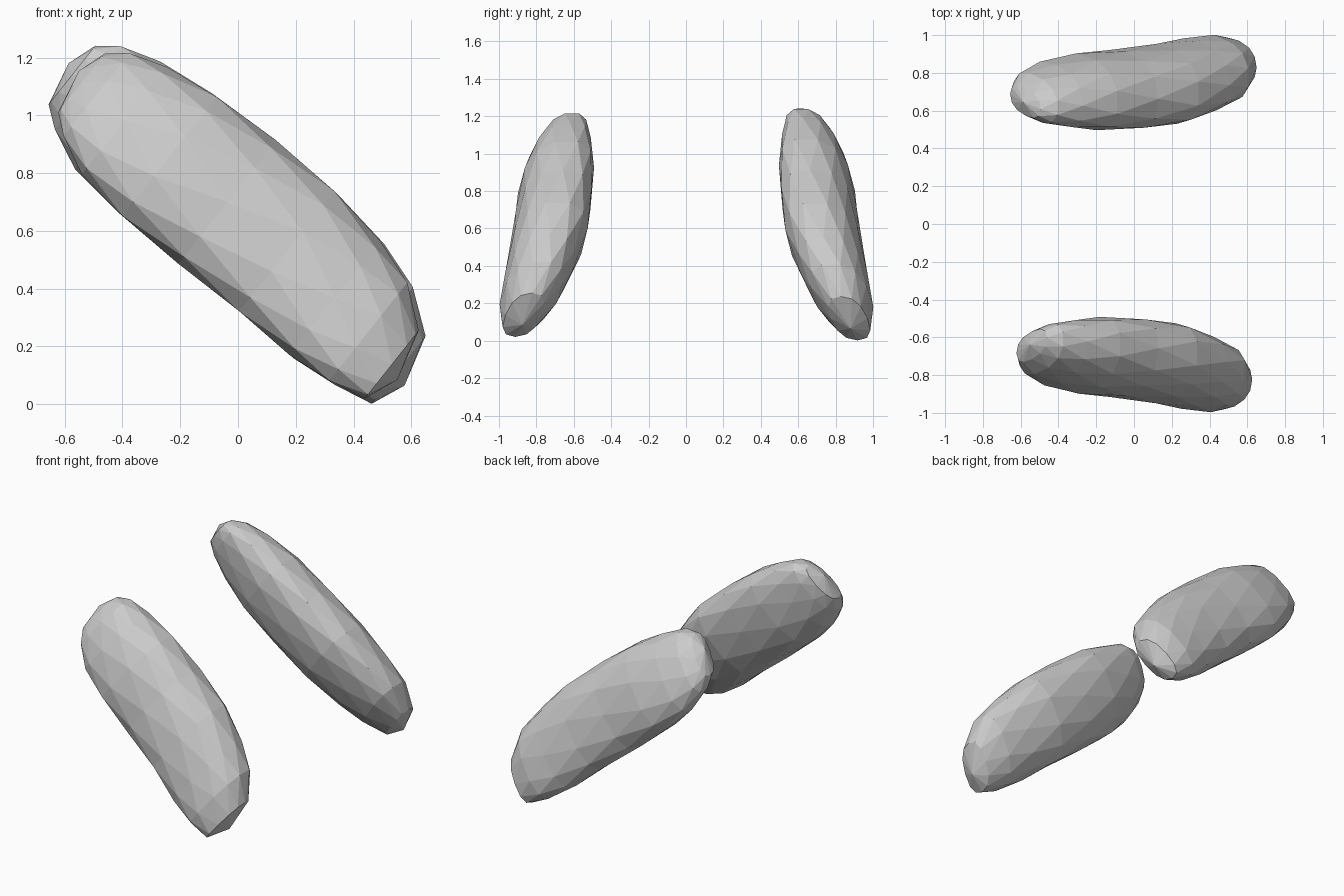
import bpy
import bmesh
from math import cos, sin, pi, copysign
from mathutils import Vector

if "Cube" in bpy.data.objects:
    bpy.data.objects.remove(bpy.data.objects["Cube"])

SIDES = 12
CENTRE = Vector((0, 0, 0.625))
ALONG = Vector((0.78, 0, -0.62)).normalized()   # long axis, sloping down to +x
ACROSS = Vector((0.62, 0, 0.78)).normalized()   # width direction
ROUND = 0.84                                    # below 1 gives fuller sections
DUAL = 1 / (1 - ROUND / 2)                      # exponent that keeps the width right

# Stations: position along axis, low edge, high edge, inner y, outer y
STATIONS = [
    (-0.77, -0.085, 0.175, 0.56, 0.735),
    (-0.70, -0.14, 0.23, 0.535, 0.80),
    (-0.56, -0.203, 0.272, 0.513, 0.86),
    (-0.35, -0.230, 0.30, 0.50, 0.90),
    (-0.08, -0.237, 0.308, 0.505, 0.925),
    (0.20, -0.237, 0.298, 0.535, 0.95),
    (0.44, -0.245, 0.26, 0.60, 0.985),
    (0.61, -0.23, 0.207, 0.665, 1.0),
    (0.75, -0.20, 0.10, 0.76, 0.985),
]
START_TIP = (-0.805, 0.07, 0.645)
END_TIP = (0.80, -0.08, 0.88)


def soft(v):
    return copysign(abs(v) ** ROUND, v)


def make_pod(name, side, start_stretch, end_stretch, shift):
    bm = bmesh.new()

    def point(s, w, y):
        s *= start_stretch if s < 0 else end_stretch
        p = CENTRE + ALONG * s + ACROSS * w
        p.y = side * y + shift
        return bm.verts.new(p)

    # staggered rings of a leaning, slightly squared oval
    rings = []
    for i, (s, lo, hi, inner, outer) in enumerate(STATIONS):
        grow = 1.02 if i % 2 else 1.0
        wide = (hi - lo) / 2 * grow
        half = (outer - inner) / 2 * grow
        tilt = (0.19 + 0.2 * s * s) * wide
        thick = (half ** DUAL - tilt ** DUAL) ** (1 / DUAL)
        ring = []
        for k in range(SIDES):
            a = 2 * pi * (k + 0.5 * (i % 2)) / SIDES
            w = (lo + hi) / 2 + soft(sin(a)) * wide
            y = (inner + outer) / 2 + soft(cos(a)) * thick - soft(sin(a)) * tilt
            ring.append(point(s, w, y))
        rings.append(ring)

    # triangle bands between rings
    for i in range(len(rings) - 1):
        a, b = rings[i], rings[i + 1]
        for k in range(SIDES):
            n = (k + 1) % SIDES
            if i % 2 == 0:
                bm.faces.new((a[k], a[n], b[k]))
                bm.faces.new((a[n], b[n], b[k]))
            else:
                bm.faces.new((a[k], a[n], b[n]))
                bm.faces.new((a[k], b[n], b[k]))

    # pointed end caps
    for tip, ring in ((START_TIP, rings[0]), (END_TIP, rings[-1])):
        t = point(*tip)
        for k in range(SIDES):
            bm.faces.new((ring[k], ring[(k + 1) % SIDES], t))

    bmesh.ops.recalc_face_normals(bm, faces=bm.faces[:])
    mesh = bpy.data.meshes.new(name)
    bm.to_mesh(mesh)
    bm.free()
    obj = bpy.data.objects.new(name, mesh)
    bpy.context.collection.objects.link(obj)
    return obj


make_pod("back_pod", 1, 1.0, 1.0, 0.0)
make_pod("front_pod", -1, 0.945, 0.96, 0.005)
